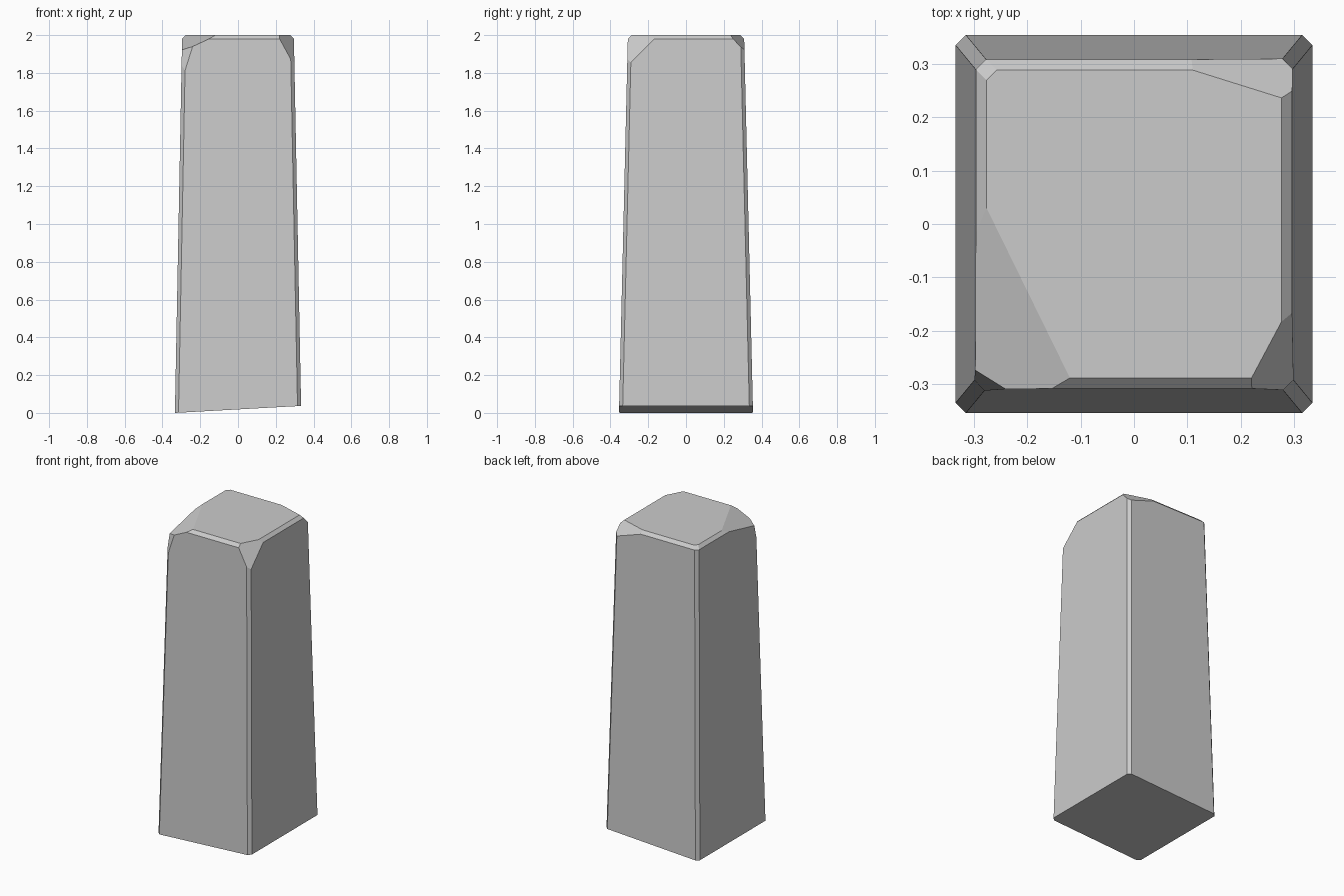
import bpy, bmesh
from mathutils import Vector

if "Cube" in bpy.data.objects:
    bpy.data.objects.remove(bpy.data.objects["Cube"])

CH = 0.019  # chamfer on the vertical edges


def octagon(hx, hy, z):
    """Rectangle with chamfered corners, z given as a function of x."""
    pts = []
    for sx, sy in ((1, -1), (1, 1), (-1, 1), (-1, -1)):
        a = (sx * hx, sy * (hy - CH))
        b = (sx * (hx - CH), sy * hy)
        pts += [b, a] if sx * sy < 0 else [a, b]
    return [(x, y, z(x)) for x, y in pts]


def chip(bm, a, b, c):
    """Slice off everything outside the plane through three points and cap it."""
    a, b, c = Vector(a), Vector(b), Vector(c)
    n = (b - a).cross(c - a).normalized()
    if n.dot(a - Vector((0, 0, 1))) < 0:
        n = -n
    res = bmesh.ops.bisect_plane(bm, geom=bm.verts[:] + bm.edges[:] + bm.faces[:],
                                 dist=1e-5, plane_co=a, plane_no=n, clear_outer=True)
    edges = [e for e in res['geom_cut'] if isinstance(e, bmesh.types.BMEdge)]
    bmesh.ops.holes_fill(bm, edges=[e for e in bm.edges if e.is_boundary], sides=0)


bm = bmesh.new()

# Tapered shaft with a slanted base and a bevelled top rim
rings = [octagon(0.334, 0.354, lambda x: 0.0185 * (1 + x / 0.334)),
         octagon(0.296, 0.308, lambda x: 1.98),
         octagon(0.276, 0.288, lambda x: 2.0)]
vr = [[bm.verts.new(p) for p in r] for r in rings]
for lo, hi in zip(vr, vr[1:]):
    for i in range(8):
        j = (i + 1) % 8
        bm.faces.new((lo[i], lo[j], hi[j], hi[i]))
bm.faces.new(vr[0][::-1])
bm.faces.new(vr[-1])

# Broken corners: front right, front left (shallow and steep), back right
chip(bm, (0.22, -0.288, 2), (0.276, -0.183, 2), (0.28, -0.311, 1.87))
chip(bm, (-0.12, -0.288, 2), (-0.276, 0.03, 2), (-0.24, -0.308, 1.94))
chip(bm, (-0.24, -0.309, 1.94), (-0.298, -0.273, 1.921), (-0.281, -0.312, 1.81))
chip(bm, (0.11, 0.288, 2), (0.276, 0.236, 2), (0.294, 0.293, 1.935))

bmesh.ops.recalc_face_normals(bm, faces=bm.faces[:])
mesh = bpy.data.meshes.new("stone_pillar")
bm.to_mesh(mesh)
bm.free()
bpy.context.collection.objects.link(bpy.data.objects.new("stone_pillar", mesh))
